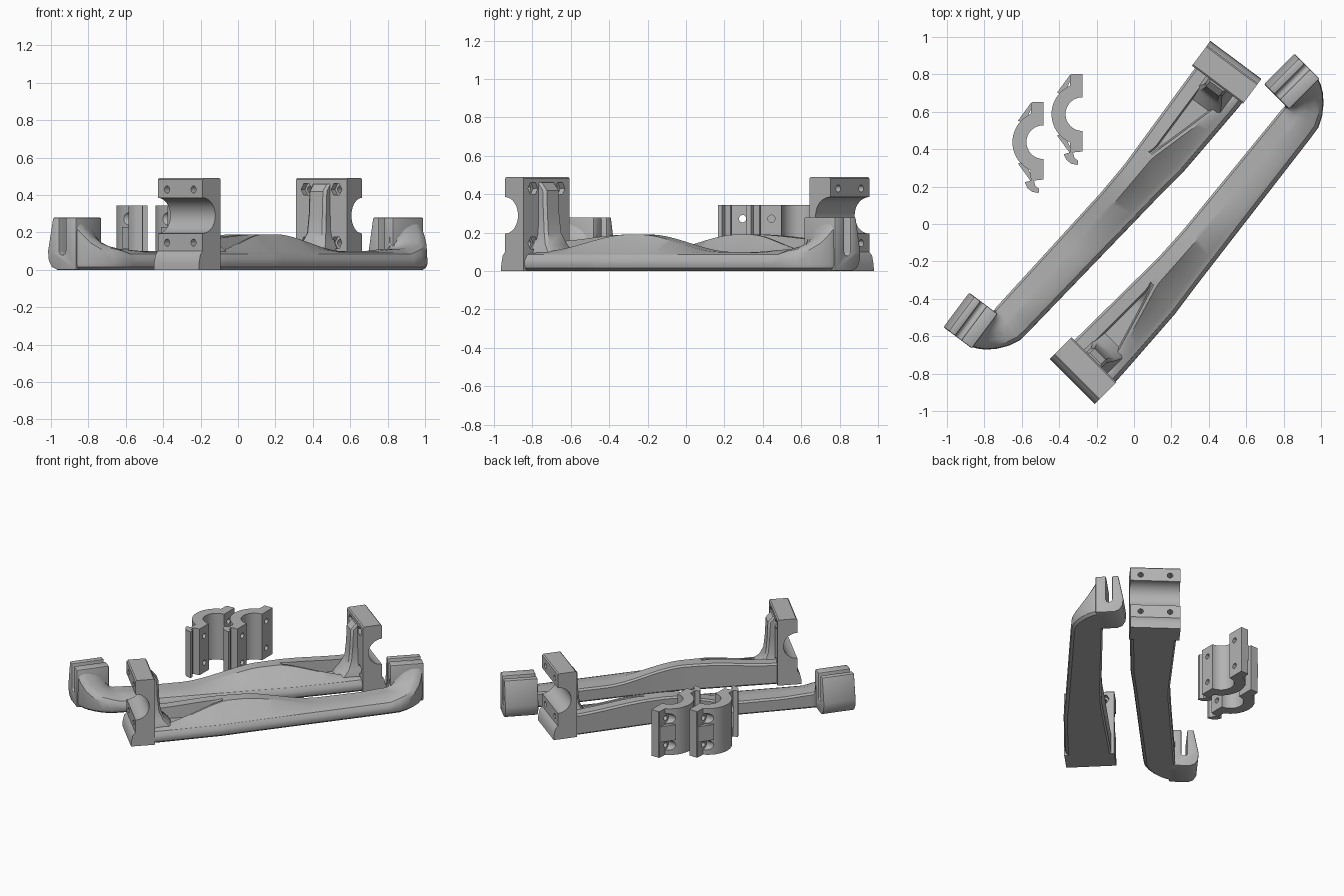
import bpy, bmesh, math
from mathutils import Matrix, Vector

if "Cube" in bpy.data.objects:
    bpy.data.objects.remove(bpy.data.objects["Cube"])

grey = bpy.data.materials.new("plain grey")
grey.use_nodes = True
grey.diffuse_color = (0.45, 0.45, 0.45, 1)
grey.node_tree.nodes["Principled BSDF"].inputs["Base Color"].default_value = (0.45, 0.45, 0.45, 1)


def loft(name, rings):
    """Skin closed rings of equal length and cap both ends."""
    bm = bmesh.new()
    loops = [[bm.verts.new(p) for p in ring] for ring in rings]
    n = len(loops[0])
    for a, b in zip(loops, loops[1:]):
        for i in range(n):
            bm.faces.new((a[i], a[(i + 1) % n], b[(i + 1) % n], b[i]))
    bm.faces.new(loops[0][::-1])
    bm.faces.new(loops[-1])
    bmesh.ops.recalc_face_normals(bm, faces=bm.faces)
    mesh = bpy.data.meshes.new(name)
    bm.to_mesh(mesh)
    bm.free()
    mesh.materials.append(grey)
    obj = bpy.data.objects.new(name, mesh)
    bpy.context.collection.objects.link(obj)
    return obj


def prism(name, pts, axis, lo, hi):
    """Extrude a 2D profile along one axis."""
    def at(p, t):
        c = list(p)
        c.insert(axis, t)
        return Vector(c)
    return loft(name, [[at(p, t) for p in pts] for t in (lo, hi)])


def arc(cx, cy, r, start, end, n=24):
    angles = [math.radians(start + (end - start) * i / n) for i in range(n + 1)]
    return [(cx + r * math.cos(a), cy + r * math.sin(a)) for a in angles]


def apply_modifiers(obj):
    dg = bpy.context.evaluated_depsgraph_get()
    mesh = bpy.data.meshes.new_from_object(obj.evaluated_get(dg))
    obj.modifiers.clear()
    obj.data = mesh


def drill(obj, centre, r, sides, lo, hi):
    """Cut a hole along x."""
    cutter = prism("cutter", arc(*centre, r, 0, 360, sides)[:-1], 0, lo, hi)
    mod = obj.modifiers.new("hole", "BOOLEAN")
    mod.operation, mod.solver, mod.object = "DIFFERENCE", "EXACT", cutter
    apply_modifiers(obj)
    bpy.data.objects.remove(cutter)


def lerp(table, x):
    if x <= table[0][0]:
        return table[0][1]
    for (a, p), (b, q) in zip(table, table[1:]):
        if x <= b:
            return p + (q - p) * (x - a) / (b - a)
    return table[-1][1]


def ease(a, b, x):
    t = min(1, max(0, (x - a) / (b - a)))
    return t * t * (3 - 2 * t)


# Arm cross-sections: distance from the right edge, and height
RIGHT = [(0.2, -0.163), (0.64, -0.133), (0.86, -0.102), (1.88, 0.027)]
LEFT = [(0.1, 0.15), (0.8, 0.144), (1.0, 0.155), (1.85, 0.24)]
STRUT = [(0.19, -0.1), (0.69, 0.05), (1.25, 0.085), (1.8, 0.13)]


def section(right, left, strut, pocket, z_strut, z_floor, z_wall):
    w = (left - right).length
    side = min(z_wall, 0.1)
    top = z_wall if z_wall > 0.1 and strut is None else side
    if strut is None:
        strut, pocket = w * 0.5, w * 0.5 + 0.03
    prof = [(0.025, 0), (0.006, 0.015), (0, 0.035), (0.004, top - 0.04),
            (0.022, top - 0.015), (0.05, top - 0.005),
            (strut - 0.005, z_strut), (strut + 0.012, z_strut),
            (strut + 0.02, z_floor), (pocket, z_floor), (pocket + 0.008, z_wall),
            (w - 0.012, z_wall), (w, z_wall - 0.012), (w, 0.012), (w - 0.012, 0)]
    d = (left - right).normalized()
    return [(*(right + d * s), z) for s, z in prof]


def make_arm():
    rings = []
    for i in range(61):
        u = 0.1 + 1.72 * i / 60
        vr, vl = lerp(RIGHT, u), lerp(LEFT, u)
        wall = 0.155 + 0.035 * ease(0.15, 0.7, u) - 0.09 * ease(0.8, 1.35, u)
        wall += 0.012 * ease(1.6, 1.82, u)
        strut_z = 0.09 + (wall - 0.09) * ease(0.1, 0.72, u)
        floor_z = 0.08 + (wall - 0.08) * ease(0.54, 0.68, u)
        vs = max(lerp(STRUT, u), vr + 0.06)
        vp = max(0.06, vs + 0.028)
        rings.append(section(Vector((u, vr)), Vector((u, vl)), vs - vr, vp - vr,
                             strut_z, floor_z, wall))
    # Elbow rising sideways into the fork
    for ru, rv, lu, lv, h in [(1.89, 0.03, 1.835, 0.238, 0.118),
                              (1.95, 0.06, 1.842, 0.236, 0.13),
                              (2.0, 0.1, 1.846, 0.236, 0.15),
                              (2.04, 0.145, 1.848, 0.237, 0.185),
                              (2.063, 0.185, 1.85, 0.239, 0.23),
                              (2.074, 0.215, 1.85, 0.242, 0.265),
                              (2.075, 0.25, 1.85, 0.25, 0.275)]:
        rings.append(section(Vector((ru, rv)), Vector((lu, lv)), None, None, h, h, h))
    return loft("arm", rings)


def make_fork():
    pts = [(0.21, 0), (0.34, 0), (0.375, 0.015), (0.395, 0.05), (0.4, 0.1), (0.365, 0.28),
           (0.322, 0.28), (0.322, 0.1)] + arc(0.302, 0.1, 0.02, 0, -180, 8)[1:] + [
           (0.282, 0.28), (0.21, 0.28)]
    fork = prism("fork", pts, 0, 1.85, 2.08)
    mod = fork.modifiers.new("edge", "BEVEL")
    mod.width, mod.segments, mod.limit_method = 0.008, 2, "ANGLE"
    apply_modifiers(fork)
    return fork


def make_tower():
    # Upright half clamp with a lipped foot and a half-round seat
    pts = [(0, 0), (0.002, 0.035), (0.012, 0.08), (0.03, 0.1)]
    pts += arc(0.03, 0.29, 0.095, -90, 90)
    pts += [(0.03, 0.482), (0.038, 0.49), (0.157, 0.49), (0.165, 0.482), (0.165, 0)]
    tower = prism("clamp_tower", pts, 1, -0.17, 0.17)
    for v in (-0.1, 0.1):
        for z in (0.145, 0.43):
            drill(tower, (v, z), 0.019, 20, -0.1, 0.3)
            drill(tower, (v, z), 0.036, 6, 0.13, 0.3)
    return tower


def make_brace():
    # Flared web between the tower and the arm
    rings = []
    for z, u, half in [(0.05, 0.33, 0.11), (0.1, 0.29, 0.1), (0.14, 0.25, 0.08),
                       (0.2, 0.225, 0.062), (0.3, 0.215, 0.058), (0.42, 0.21, 0.058),
                       (0.46, 0.175, 0.058)]:
        rings.append([(0.15, -half, z), (u - 0.015, -half, z), (u, -half + 0.015, z),
                      (u, half - 0.015, z), (u - 0.015, half, z), (0.15, half, z)])
    return loft("tower_brace", rings)


def make_cap():
    # Loose half clamp: ring, two flanges and a hooked lip
    pts = [(0, 0.215), (0.06, 0.215), (0.065, 0.21)]
    pts += arc(0, 0, 0.165, 66, -66)
    pts += [(0.067, -0.205), (0.1, -0.215), (0.085, -0.245), (0.06, -0.265), (0.025, -0.272),
            (0.022, -0.25), (0.042, -0.235), (0.05, -0.205), (0, -0.2)]
    pts += arc(0, 0, 0.09, -90, 90)
    cap = prism("loose_cap", pts, 2, 0, 0.345)
    for b in (-0.1425, 0.1425):
        for z in (0.0725, 0.2725):
            drill(cap, (b, z), 0.019, 20, -0.1, 0.3)
            drill(cap, (b, z), 0.036, 20, 0.066, 0.3)
    return cap


def make_gusset(sign):
    pts = [(0.05, sign * 0.21), (0.066, sign * 0.21), (0.135, sign * 0.115), (0.1, sign * 0.1)]
    return prism("cap_gusset", pts, 2, 0.115, 0.23)


def place(obj, prefix, matrix):
    new = obj.copy()
    new.data = obj.data.copy()
    new.name = prefix + "_" + obj.name
    new.data.transform(matrix)
    if matrix.determinant() < 0:
        new.data.flip_normals()
    bpy.context.collection.objects.link(new)
    return new


def frame(x, y, degrees, sx=1, sy=1):
    return (Matrix.Translation((x, y, 0)) @ Matrix.Rotation(math.radians(degrees), 4, "Z")
            @ Matrix.Diagonal((sx, sy, 1, 1)))


bracket = [make_arm(), make_fork(), make_tower(), make_brace()]
cap_parts = [make_cap(), make_gusset(1), make_gusset(-1)]
layout = [(bracket, "left", frame(-0.33, -0.843, 45)),
          (bracket, "right", frame(0.545, 0.877, -126.7, 1, -1)),
          (cap_parts, "front", frame(-0.485, 0.4375, 0, -1)),
          (cap_parts, "back", frame(-0.276, 0.5875, 0, -1))]
finished = [place(o, side, m) for parts, side, m in layout for o in parts]
for o in bracket + cap_parts:
    bpy.data.objects.remove(o)

bpy.ops.object.select_all(action="DESELECT")
for o in finished:
    o.select_set(True)
bpy.context.view_layer.objects.active = finished[0]
bpy.ops.object.shade_smooth_by_angle(angle=math.radians(32))
